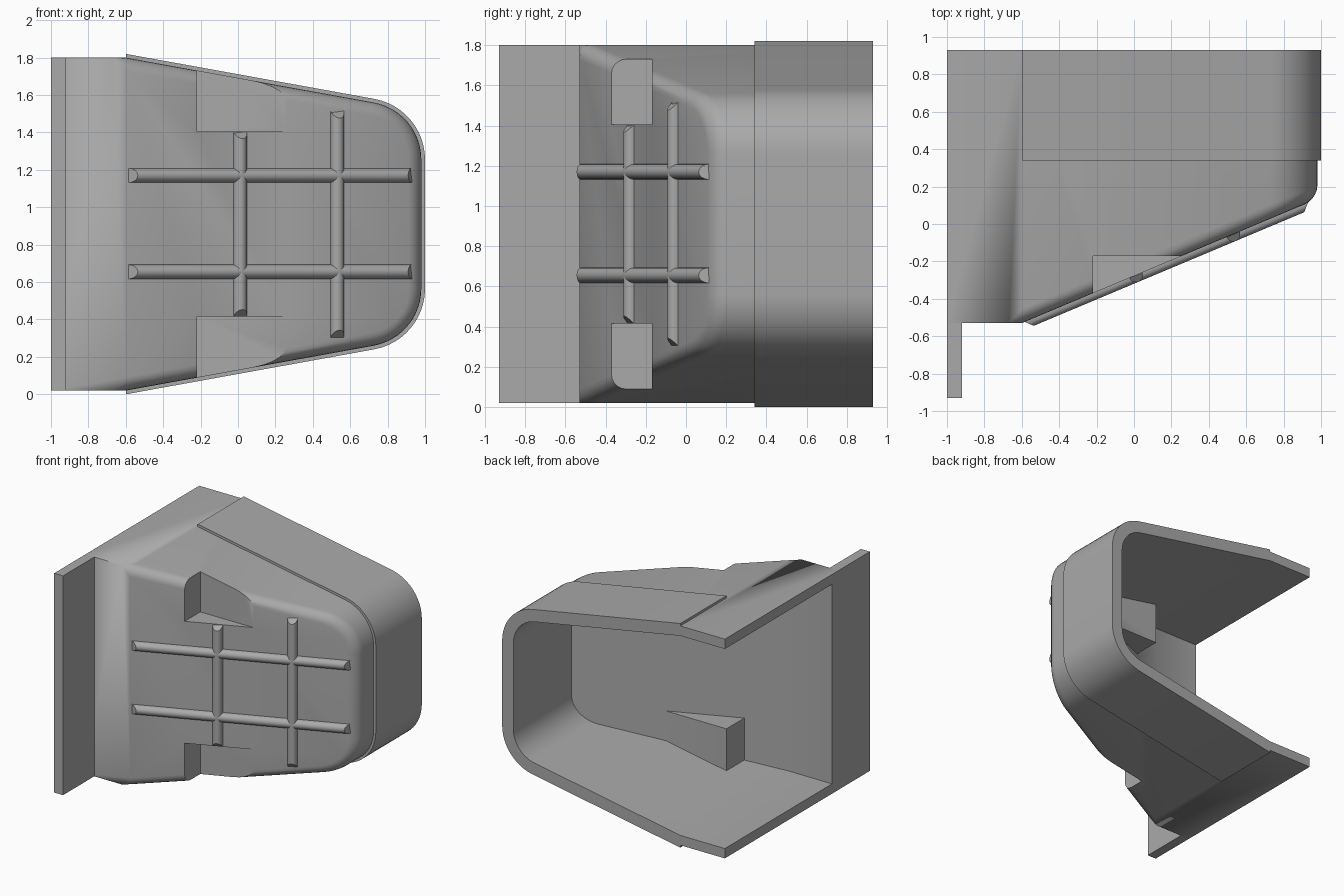
import bpy, bmesh, math
from mathutils import Vector

cube = bpy.data.objects.get("Cube")
if cube:
    bpy.data.objects.remove(cube, do_unlink=True)

MID, KNEE, SLOPE, RAKE = 0.91, -0.6, 0.181, 0.42
WALL = 0.08

grey = bpy.data.materials.new("plain grey")
grey.use_nodes = True
colour = (0.4, 0.4, 0.4, 1)
grey.diffuse_color = colour
grey.node_tree.nodes["Principled BSDF"].inputs["Base Color"].default_value = colour


def finish(name, bm):
    bmesh.ops.recalc_face_normals(bm, faces=bm.faces)
    mesh = bpy.data.meshes.new(name)
    bm.to_mesh(mesh)
    bm.free()
    ob = bpy.data.objects.new(name, mesh)
    bpy.context.collection.objects.link(ob)
    mesh.materials.append(grey)
    return ob


def select(ob):
    bpy.ops.object.select_all(action='DESELECT')
    ob.select_set(True)
    bpy.context.view_layer.objects.active = ob


def smooth(ob):
    select(ob)
    bpy.ops.object.shade_smooth_by_angle(angle=math.radians(30))


def box(name, lo, hi):
    bm = bmesh.new()
    bmesh.ops.create_cube(bm, size=1)
    for v in bm.verts:
        v.co = [l + (c + 0.5) * (h - l) for c, l, h in zip(v.co, lo, hi)]
    return finish(name, bm)


def cut(target, cutter):
    mod = target.modifiers.new("cut", 'BOOLEAN')
    mod.operation, mod.solver, mod.object = 'DIFFERENCE', 'EXACT', cutter
    select(target)
    bpy.ops.object.modifier_apply(modifier=mod.name)
    bpy.data.objects.remove(cutter, do_unlink=True)


def outline(grow, steps=12):
    """Tapered, round-nosed section in x and z, from top knee to bottom knee."""
    half, radius = 0.89 + grow, 0.31 + grow
    cx = 0.98 + grow - radius
    cz = half - SLOPE * (cx - KNEE) - radius * math.hypot(1, SLOPE)
    start = math.pi / 2 - math.atan(SLOPE)
    top = [(KNEE, half)]
    for i in range(steps + 1):
        a = start * (1 - i / steps)
        top.append((cx + radius * math.cos(a), cz + radius * math.sin(a)))
    return [(x, MID + z) for x, z in top] + [(x, MID - z) for x, z in reversed(top)]


def front_y(x):
    return -0.53 + RAKE * max(0, x - KNEE)


def block(name, grow, x_open, y_back, setback, round_edge):
    """Solid with a raked front face and a rounded front rim."""
    pts = outline(grow)
    pts = [(x_open, pts[0][1])] + pts + [(x_open, pts[-1][1])]
    n = len(pts)
    bm = bmesh.new()
    front = [bm.verts.new((x, front_y(x) + setback, z)) for x, z in pts]
    back = [bm.verts.new((x, y_back, z)) for x, z in pts]
    for i in range(n):
        j = (i + 1) % n
        bm.faces.new((front[i], front[j], back[j], back[i]))
    bm.faces.new((front[0], front[1], front[-2], front[-1]))
    bm.faces.new((back[0], back[1], back[-2], back[-1]))
    raked = bm.faces.new(front[1:-1])
    bm.faces.new(back[1:-1])
    bmesh.ops.recalc_face_normals(bm, faces=bm.faces)
    if round_edge:
        rim = [e for e in raked.edges if not {front[1], front[-2]} == set(e.verts)]
        bmesh.ops.bevel(bm, geom=rim, offset=round_edge, segments=5,
                        profile=0.5, affect='EDGES')
    return finish(name, bm)


# Hollow housing with two stepped pockets in the raked face
housing = block("housing", 0, -1, 0.93, 0, 0.07)
cavity = block("cavity", -WALL, -1.3, 1.2, 0.085, 0)
for side in (1, -1):
    for solid, t in ((housing, 0), (cavity, WALL)):
        z = sorted((MID + side * (0.495 - t), MID + side * 1.4))
        cut(solid, box("pocket", (-0.22 - t, -1.2, z[0]), (0.7, -0.17 + t, z[1])))
cut(housing, cavity)

# Round hole through the upper pocket floor
bm = bmesh.new()
bmesh.ops.create_cone(bm, cap_ends=True, segments=48, radius1=0.12, radius2=0.12, depth=0.14)
for v in bm.verts:
    v.co = (v.co.x - 0.03, v.co.z - 0.14, v.co.y + 1.54)
cut(housing, finish("hole", bm))
smooth(housing)

# Raised band wrapped around the rear of the housing
bm = bmesh.new()
rings = [[bm.verts.new((x, y, z)) for x, z in outline(g)]
         for g, y in ((0.02, 0.34), (0.02, 0.93), (0, 0.93), (0, 0.34))]
for a, b in zip(rings, rings[1:] + rings[:1]):
    for i in range(len(a) - 1):
        bm.faces.new((a[i], a[i + 1], b[i + 1], b[i]))
for end in (0, -1):
    bm.faces.new([r[end] for r in rings])
smooth(finish("rear_band", bm))

# Mounting flange
box("side_flange", (-1, -0.93, 0.02), (-0.92, -0.53, 1.8))


# Half-round ribs with chamfered ends, lying on the raked face
def rib(name, start, end, r=0.038, steps=10):
    a, b = [Vector((x, front_y(KNEE) + RAKE * (x - KNEE), z)) for x, z in (start, end)]
    along = (b - a).normalized()
    out = Vector((RAKE, -1, 0)).normalized()
    across = along.cross(out)
    bm = bmesh.new()
    loops = []
    for p, way in ((a, 1), (b, -1)):
        offsets = [(r, -0.01)] + [(r * math.cos(math.pi * i / steps), r * math.sin(math.pi * i / steps))
                                  for i in range(steps + 1)] + [(-r, -0.01)]
        loops.append([bm.verts.new(p + across * w + out * h + along * way * max(h, 0))
                      for w, h in offsets])
    n = len(loops[0])
    for i in range(n):
        j = (i + 1) % n
        bm.faces.new((loops[0][i], loops[0][j], loops[1][j], loops[1][i]))
    for loop in loops:
        bm.faces.new(loop)
    smooth(finish(name, bm))


for label, z in (("upper", 1.17), ("lower", 0.655)):
    rib(label + "_cross_rib", (-0.585, z), (0.93, z))
for label, x, half in (("inner", 0.01, 0.495), ("outer", 0.53, 0.605)):
    rib(label + "_upright_rib", (x, MID - half), (x, MID + half))
